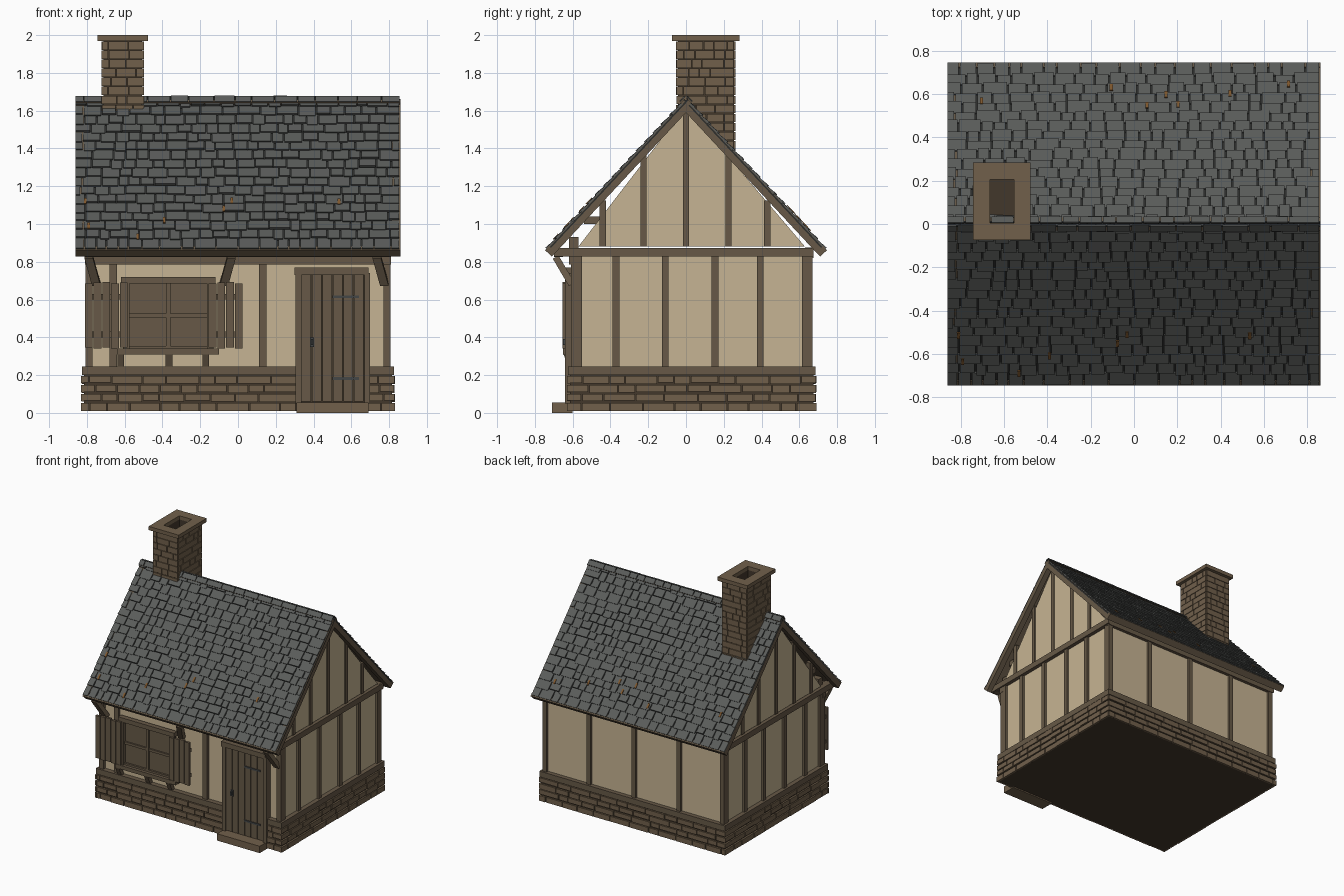
import bpy, bmesh, random
from mathutils import Matrix, Vector as V

random.seed(4)
cube = bpy.data.objects.get("Cube")
if cube:
    bpy.data.objects.remove(cube)


def material(name, rgb):
    lin = [(c / 255 / 12.92) if c < 11 else ((c / 255 + 0.055) / 1.055) ** 2.4 for c in rgb]
    m = bpy.data.materials.new(name)
    m.use_nodes = True
    m.diffuse_color = (*lin, 1)
    bsdf = m.node_tree.nodes["Principled BSDF"]
    bsdf.inputs["Base Color"].default_value = (*lin, 1)
    bsdf.inputs["Roughness"].default_value = 0.9
    return m


SLATE = material("slate", (90, 92, 90))
GAP = material("slate_gap", (44, 45, 44))
WOOD = material("timber", (103, 89, 71))
PLASTER = material("plaster", (198, 180, 147))
STONE = material("stone", (113, 96, 75))
MORTAR = material("mortar", (66, 55, 43))
IRON = material("iron", (68, 70, 70))
RUST = material("rusty_lichen", (128, 88, 46))
X, Y, Z = V((1, 0, 0)), V((0, 1, 0)), V((0, 0, 1))


def block(bm, o, u, v, n):
    """Box with corner o and three edge vectors."""
    m = Matrix((u, v, n)).transposed().to_4x4()
    m.translation = o + (u + v + n) / 2
    return bmesh.ops.create_cube(bm, size=1, matrix=m)["verts"]


def finish(name, bm, mat):
    bmesh.ops.recalc_face_normals(bm, faces=bm.faces)
    me = bpy.data.meshes.new(name)
    bm.to_mesh(me)
    bm.free()
    me.materials.append(mat)
    ob = bpy.data.objects.new(name, me)
    bpy.context.scene.collection.objects.link(ob)
    return ob


def boxes(name, mat, *items):
    """Axis-aligned boxes given as x0, x1, y0, y1, z0, z1."""
    bm = bmesh.new()
    for x0, x1, y0, y1, z0, z1 in items:
        block(bm, V((x0, y0, z0)), X * (x1 - x0), Y * (y1 - y0), Z * (z1 - z0))
    return finish(name, bm, mat)


def beams(name, mat, width, thick, *ends):
    """Sloping timbers from p to q, lying in planes along x."""
    bm = bmesh.new()
    for p, q in ends:
        p, q = V(p), V(q)
        d = q - p
        n = d.cross(X).normalized() * thick
        block(bm, p - X * width / 2 - n / 2, X * width, d, n)
    return finish(name, bm, mat)


def courses(name, mat, o, u, v, n, length, height, rows, size, depth, gap, lift=0.0, wobble=0.0):
    """Staggered rows of irregular blocks; lift raises the lower edge like a shingle."""
    bm = bmesh.new()
    h = height / rows
    for r in range(rows):
        a = 0.0
        first = True
        while a < length - 1e-4:
            w = size * random.uniform(0.6, 1.4) * (random.uniform(0.4, 0.9) if first else 1)
            first = False
            if length - a - w < size * 0.4:
                w = length - a
            low = random.uniform(0, wobble) if r else 0
            d = depth * random.uniform(0.75, 1)
            top = h * (r + 1) - gap + (wobble if lift and r < rows - 1 else 0)
            start = h * r + low
            vs = block(bm, o + u * a + v * start, u * (w - gap), v * (top - start), n * d)
            for p in vs[:] if lift else []:
                if (p.co - o).dot(v) < start + 1e-4 and (p.co - o).dot(n) > d / 2:
                    p.co += n * lift
            a += w
    return finish(name, bm, mat)


# Stone footing
boxes("footing_core", MORTAR, (-0.815, 0.815, -0.615, 0.675, 0.01, 0.2))
stone = dict(height=0.19, rows=4, size=0.13, depth=0.015, gap=0.006, wobble=0.008)
for name, o, u, n, length in (
        ("front_stones", (-0.83, -0.615, 0.01), X, -Y, 1.14),
        ("front_stones_by_door", (0.69, -0.615, 0.01), X, -Y, 0.14),
        ("back_stones", (-0.83, 0.675, 0.01), X, Y, 1.66),
        ("right_stones", (-0.815, -0.63, 0.01), Y, -X, 1.32),
        ("left_stones", (0.815, -0.63, 0.01), Y, X, 1.32)):
    courses(name, STONE, V(o), u, Z, n, length, **stone)
boxes("sill_beams", WOOD, (-0.825, 0.32, -0.625, 0.685, 0.2, 0.245),
      (0.32, 0.68, -0.6, 0.685, 0.2, 0.245), (0.68, 0.825, -0.625, 0.685, 0.2, 0.245))

# Plaster walls
boxes("plaster_walls", PLASTER, (-0.79, 0.79, -0.585, 0.65, 0.24, 0.83))
for side, x in (("left", 0.78), ("right", -0.8)):
    bm = bmesh.new()
    face = bm.faces.new([bm.verts.new((x, y, z)) for y, z in ((-0.57, 0.88), (0.63, 0.88), (0, 1.62))])
    ext = bmesh.ops.extrude_face_region(bm, geom=[face])["geom"]
    bmesh.ops.translate(bm, vec=X * 0.02, verts=[g for g in ext if isinstance(g, bmesh.types.BMVert)])
    finish(side + "_gable_plaster", bm, PLASTER)

# Side timbers, mirrored left and right
for side, s in (("left", 1), ("right", -1)):
    a, b = sorted((0.77 * s, 0.808 * s))
    items = [(a, b, y - 0.018, y + 0.018, 0.24, 0.83) for y in (-0.37, -0.11, 0.153, 0.393)]
    items += [(a, b, -0.61, -0.55, 0.24, 0.83), (a, b, 0.615, 0.67, 0.24, 0.83)]
    boxes(side + "_wall_studs", WOOD, *items)
    items = [(a, b, y - 0.017, y + 0.017, 0.88, z) for y, z in
             ((0, 1.61), (-0.225, 1.37), (0.225, 1.37), (-0.44, 1.125), (0.43, 1.125))]
    boxes(side + "_gable_studs", WOOD, *items)
    a, b = sorted((0.76 * s, 0.82 * s))
    boxes(side + "_tie_beam", WOOD, (a, b, -0.7, 0.675, 0.828, 0.874))
    a, b = sorted((0.72 * s, 0.78 * s))
    boxes(side + "_purlin_blocks", WOOD, (a, b, -0.54, -0.45, 1.0, 1.04), (a, b, -0.62, -0.57, 0.87, 0.93))

# Front and back timbers
boxes("back_studs", WOOD, *[(x - 0.018, x + 0.018, 0.64, 0.668, 0.24, 0.83) for x in (-0.4, 0, 0.4)])
boxes("back_plate", WOOD, (-0.81, 0.81, 0.63, 0.675, 0.82, 0.875))
boxes("front_studs", WOOD, (-0.68, -0.64, -0.605, -0.58, 0.24, 0.8),
      (0.11, 0.15, -0.605, -0.58, 0.24, 0.8))
boxes("front_plates", WOOD, (-0.81, 0.81, -0.62, -0.58, 0.785, 0.83),
      (-0.81, 0.81, -0.7, -0.65, 0.825, 0.86))
beams("eave_braces", WOOD, 0.045, 0.035,
      *[((x - 0.02 * k, -0.605, 0.68), (x + 0.02 * k, -0.69, 0.825))
        for x, k in ((-0.77, -1), (-0.055, 1), (0.755, -1))])

# Window with open shutters
boxes("window_panel", WOOD, (-0.6, -0.14, -0.61, -0.58, 0.34, 0.7))
boxes("window_frame", WOOD, (-0.61, -0.575, -0.635, -0.6, 0.34, 0.7), (-0.165, -0.13, -0.635, -0.6, 0.34, 0.7),
      (-0.62, -0.12, -0.64, -0.6, 0.685, 0.72), (-0.575, -0.165, -0.625, -0.6, 0.335, 0.355))
boxes("window_bars", WOOD, (-0.382, -0.358, -0.625, -0.6, 0.35, 0.69),
      (-0.575, -0.165, -0.622, -0.6, 0.505, 0.525))
boxes("window_sill", WOOD, (-0.64, -0.1, -0.65, -0.59, 0.31, 0.34))
beams("sill_brackets", WOOD, 0.035, 0.03,
      *[((x, -0.6, 0.24), (x, -0.635, 0.315)) for x in (-0.62, -0.365, -0.17)])
for side, x0, count in (("right", -0.81, 5), ("left", -0.155, 4)):
    w = 0.046
    boxes(side + "_shutter", WOOD, *[
        (x0 + i * w, x0 + i * w + w - 0.005, -0.655, -0.635, 0.345 - 0.004 * (i % 2), 0.685 + 0.004 * (i % 3))
        for i in range(count)])
    boxes(side + "_shutter_battens", WOOD, *[
        (x0 + 0.01, x0 + count * w - 0.01, -0.636, -0.62, z, z + 0.03) for z in (0.4, 0.6)])

# Door and step
boxes("door_backing", MORTAR, (0.32, 0.68, -0.62, -0.58, 0.055, 0.75))
plank = 0.335 / 6
boxes("door_planks", WOOD, *[(0.335 + i * plank, 0.335 + (i + 1) * plank - 0.005, -0.63, -0.6, 0.06, 0.735)
                             for i in range(6)])
boxes("door_frame", WOOD, (0.305, 0.335, -0.64, -0.58, 0.05, 0.74), (0.67, 0.7, -0.64, -0.58, 0.05, 0.74),
      (0.3, 0.69, -0.645, -0.58, 0.73, 0.77))
boxes("door_hinges", IRON, *[(0.5, 0.64, -0.637, -0.628, z, z + 0.014) for z in (0.175, 0.608)])
boxes("door_handle", IRON, (0.38, 0.402, -0.638, -0.628, 0.35, 0.4), (0.386, 0.396, -0.65, -0.637, 0.36, 0.39))
boxes("door_step", STONE, (0.31, 0.69, -0.71, -0.6, 0, 0.055))

# Roof slopes: boards, bargeboards and shingles
LENGTH = 1.1
for side, s in (("front", -1), ("back", 1)):
    eave = V((-0.86, 0.75 * s, 0.865))
    up = V((0, -0.75 * s, 0.805)).normalized()
    out = V((0, 0.805 * s, 0.75)).normalized()
    bm = bmesh.new()
    block(bm, eave - out * 0.04, X * 1.72, up * LENGTH, out * 0.02)
    block(bm, eave - out * 0.055, X * 1.72, up * 0.03, out * 0.05)
    for x in (0, 1.675):
        block(bm, eave + X * x - out * 0.055, X * 0.045, up * (LENGTH - 0.03), out * 0.045)
    finish(side + "_roof_boards", bm, WOOD)
    bm = bmesh.new()
    block(bm, eave - out * 0.02 + up * 0.005, X * 1.72, up * (LENGTH - 0.005), out * 0.008)
    finish(side + "_roof_underlay", bm, GAP)
    courses(side + "_shingles", SLATE, eave - out * 0.012 + up * 0.01, X, up, out, 1.72, LENGTH - 0.015,
            17, 0.085, 0.007, 0.007, lift=0.008, wobble=0.02)
    courses(side + "_ridge_tiles", SLATE, V((-0.86, 0, 1.678)) - up * 0.045, X, up, out, 1.72, 0.045,
            1, 0.1, 0.007, 0.005)
    bm = bmesh.new()
    for i in range(7):
        o = eave + X * random.uniform(0.02, 1.6) + up * random.uniform(0.03, 0.35)
        block(bm, o, X * 0.014, up * 0.04, out * 0.005)
    finish(side + "_roof_lichen", bm, RUST)

# Chimney with open flue
x0, x1, y0, y1 = -0.715, -0.505, -0.045, 0.255


def ring(g, h, z0, z1):
    """Four boxes round the flue; g grows the outside, h narrows the hole."""
    l, r, f, b = x0 - g, x1 + g, y0 - g, y1 + g
    il, ir, jf, jb = x0 + h, x1 - h, y0 + h, y1 - h
    return ((l, il, f, b, z0, z1), (ir, r, f, b, z0, z1), (il, ir, f, jf, z0, z1), (il, ir, jb, b, z0, z1))


boxes("chimney_core", MORTAR, *ring(-0.002, 0.05, 1.3, 1.97))
boxes("flue_floor", MORTAR, (x0 + 0.04, x1 - 0.04, y0 + 0.04, y1 - 0.04, 1.6, 1.62))
brick = dict(height=0.67, rows=14, size=0.085, depth=0.008, gap=0.004)
for name, o, u, n, length in (
        ("chimney_front_bricks", (x0 - 0.006, y0, 1.3), X, -Y, x1 - x0 + 0.012),
        ("chimney_back_bricks", (x0 - 0.006, y1, 1.3), X, Y, x1 - x0 + 0.012),
        ("chimney_right_bricks", (x0, y0, 1.3), Y, -X, y1 - y0),
        ("chimney_left_bricks", (x1, y0, 1.3), Y, X, y1 - y0)):
    courses(name, STONE, V(o), u, Z, n, length, **brick)
boxes("chimney_cap", STONE, *ring(0.028, 0.05, 1.97, 2.0))
